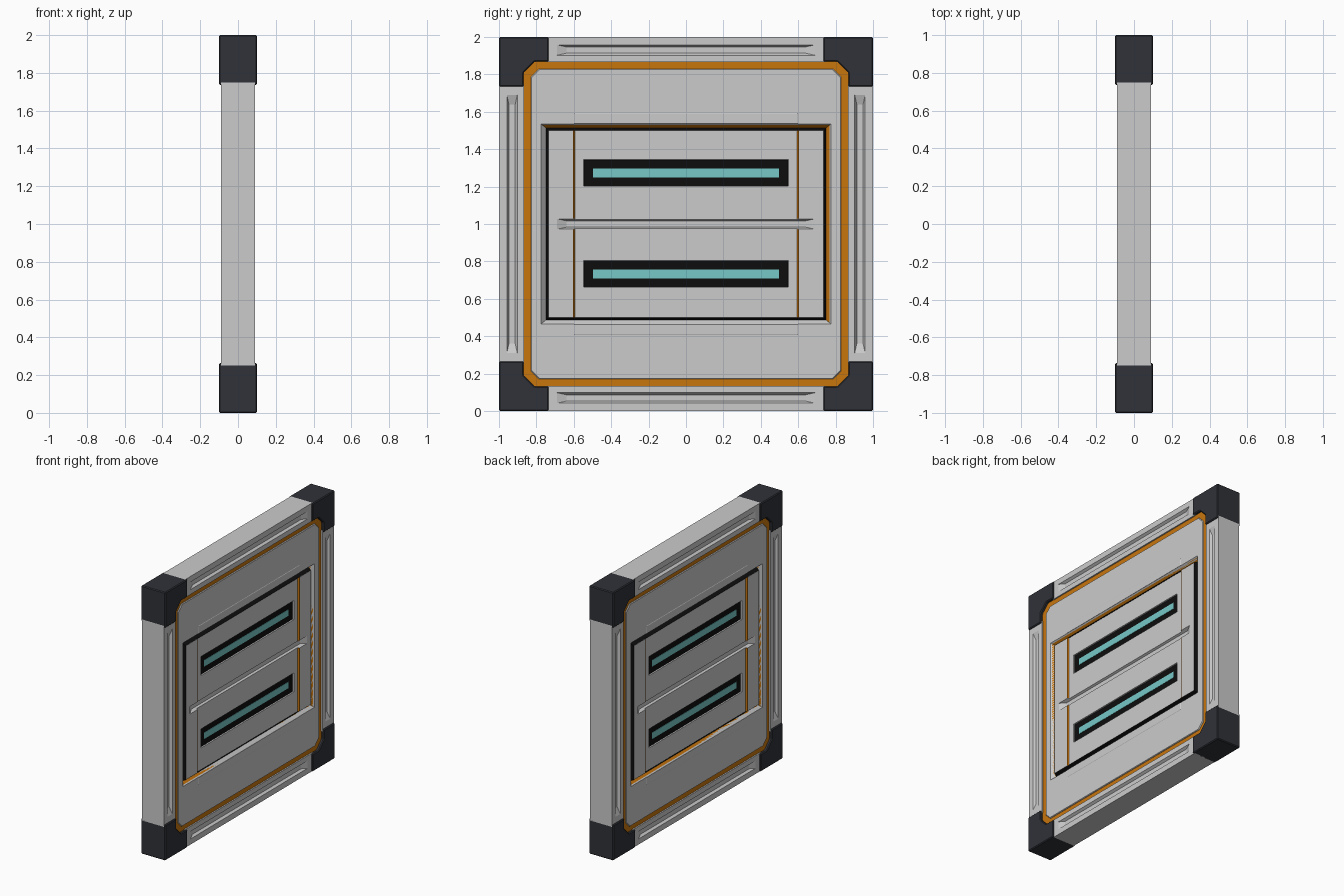
import bpy, bmesh

if "Cube" in bpy.data.objects:
    bpy.data.objects.remove(bpy.data.objects["Cube"])

def mat(name, c):
    m = bpy.data.materials.new(name)
    m.diffuse_color = (*c, 1)
    m.use_nodes = True
    m.node_tree.nodes["Principled BSDF"].inputs["Base Color"].default_value = m.diffuse_color
    return m

DARK = mat("dark", (0.03, 0.032, 0.04))
ORANGE = mat("orange", (0.58, 0.18, 0.004))
BLACK = mat("black", (0.004, 0.004, 0.004))
CYAN = mat("cyan", (0.18, 0.58, 0.57))

# Outlines are (y, z) points, measured from the panel centre at z = 1
def rect(hy, hz, cy=0, cz=0):
    return [(cy - hy, cz - hz), (cy + hy, cz - hz), (cy + hy, cz + hz), (cy - hy, cz + hz)]

def octagon(h, c):
    return [(h - c, -h), (h, c - h), (h, h - c), (h - c, h),
            (c - h, h), (-h, h - c), (-h, c - h), (c - h, -h)]

def loft(name, rings, material=None, caps=True):
    """Skin a list of (x, outline) rings into one object."""
    bm = bmesh.new()
    loops = [[bm.verts.new((x, y, z + 1)) for y, z in pts] for x, pts in rings]
    n = len(loops[0])
    for a, b in zip(loops, loops[1:]):
        for i in range(n):
            j = (i + 1) % n
            bm.faces.new((a[i], a[j], b[j], b[i]))
    if caps:
        bm.faces.new(loops[0][::-1])
        bm.faces.new(loops[-1])
    bmesh.ops.recalc_face_normals(bm, faces=bm.faces)
    me = bpy.data.meshes.new(name)
    bm.to_mesh(me)
    bm.free()
    ob = bpy.data.objects.new(name, me)
    bpy.context.collection.objects.link(ob)
    if material:
        me.materials.append(material)
    return ob

def slab(name, x, pts, material=None):
    return loft(name, [(-x, pts), (x, pts)], material)

def apply_mods(ob):
    bpy.context.view_layer.objects.active = ob
    for m in list(ob.modifiers):
        bpy.ops.object.modifier_apply(modifier=m.name)

def carve(ob, top, floor, x_top, x_floor):
    """Cut the same sloped pocket into both faces of ob."""
    for s in (-1, 1):
        cut = loft("cutter", [(s * x_floor, floor), (s * x_top, top), (s * (x_top + 0.05), top)])
        cut.hide_render = True
        m = ob.modifiers.new("cut", 'BOOLEAN')
        m.operation, m.solver, m.object = 'DIFFERENCE', 'EXACT', cut
        apply_mods(ob)
        bpy.data.objects.remove(cut)

# Four outer rails with tapered grooves
for s, n in ((1, "top"), (-1, "bottom")):
    rail = slab(n + "_rail", 0.09, rect(0.75, 0.0675, 0, s * 0.9325))
    carve(rail, rect(0.69, 0.028, 0, s * 0.93), rect(0.64, 0.017, 0, s * 0.93), 0.09, 0.072)
for s, n in ((1, "right"), (-1, "left")):
    rail = slab(n + "_rail", 0.09, rect(0.0675, 0.75, s * 0.9325))
    carve(rail, rect(0.028, 0.69, s * 0.93), rect(0.017, 0.64, s * 0.93), 0.09, 0.072)

# Dark corner blocks notched around the chamfered panel
corner = [(1, 1), (0.735, 1), (0.735, 0.868), (0.81, 0.868), (0.868, 0.81), (0.868, 0.735), (1, 0.735)]
for sy in (-1, 1):
    for sz in (-1, 1):
        c = slab("corner_block", 0.1, [(sy * y, sz * z) for y, z in corner], DARK)
        b = c.modifiers.new("bevel", 'BEVEL')
        b.width, b.segments = 0.006, 1
        apply_mods(c)

# Orange channel floor, seen between the rails and the inner panel
channel = slab("orange_channel", 0.08, octagon(0.87, 0.06), ORANGE)

# Inner panel with a slightly raised centre pad
big, small = octagon(0.83, 0.045), octagon(0.826, 0.044)
panel = loft("inner_panel", [(-0.088, small), (-0.083, big), (0.083, big), (0.088, small)])
pad_a, pad_b = rect(0.6, 0.595), rect(0.595, 0.59)
pad = loft("raised_pad", [(-0.09, pad_b), (-0.087, pad_a), (0.087, pad_a), (0.09, pad_b)])

# Sloped window moat cut through panel, pad and channel
for ob in (panel, pad, channel):
    carve(ob, rect(0.776, 0.536), rect(0.748, 0.512), 0.0885, 0.058)

# Black rim rising from the moat, both faces
for s in (-1, 1):
    loft("black_rim", [(s * 0.057, rect(0.749, 0.513)), (s * 0.085, rect(0.736, 0.5))], BLACK, caps=False)

# Window plate: sunken centre, middle groove and two light slots
plate = slab("window_plate", 0.086, rect(0.736, 0.5))
carve(plate, rect(0.602, 0.55), rect(0.593, 0.55), 0.086, 0.077)
carve(plate, rect(0.69, 0.028), rect(0.64, 0.017), 0.086, 0.062)
for cz in (-0.267, 0.273):
    carve(plate, rect(0.548, 0.071, 0, cz), rect(0.546, 0.069, 0, cz), 0.077, 0.067)
    slab("light_bed", 0.068, rect(0.547, 0.07, 0, cz), BLACK)
    slab("light_bar", 0.07, rect(0.498, 0.024, 0, cz), CYAN)

# Orange accent strips on the slopes of the sunken centre
for s in (-1, 1):
    for t in (-1, 1):
        for cz in (-0.264, 0.264):
            loft("accent_strip", [(s * 0.07, rect(0.006, 0.235, t * 0.599, cz)),
                                  (s * 0.0775, rect(0.006, 0.235, t * 0.599, cz)),
                                  (s * 0.0865, rect(0.002, 0.235, t * 0.603, cz))], ORANGE)
